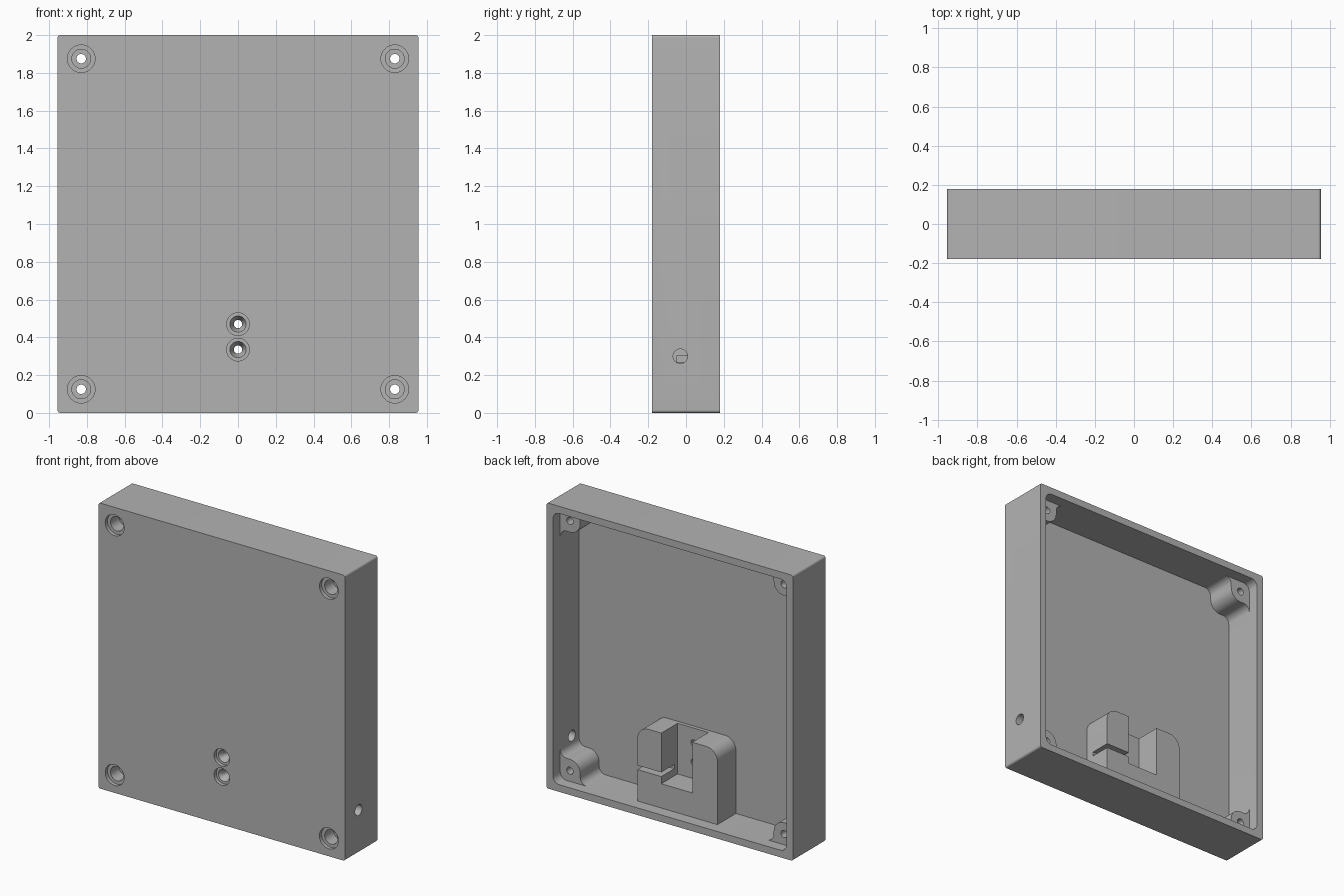
import bpy, bmesh, math
from mathutils import Matrix

if "Cube" in bpy.data.objects:
    bpy.data.objects.remove(bpy.data.objects["Cube"])

W, H, D = 0.955, 2.0, 0.18      # half width, height, half depth
WALL, FLOOR, BOSS = 0.05, -0.11, 0.10

grey = bpy.data.materials.new("matte_grey")
grey.diffuse_color = (0.45, 0.45, 0.45, 1)
grey.use_nodes = True
grey.node_tree.nodes["Principled BSDF"].inputs["Base Color"].default_value = grey.diffuse_color


def arc(cx, cz, r, a0, a1, n=10):
    return [(cx + r * math.cos(math.radians(a0 + (a1 - a0) * i / n)),
             cz + r * math.sin(math.radians(a0 + (a1 - a0) * i / n))) for i in range(n + 1)]


def rounded(x0, x1, z0, z1, rb, rt):
    """Rectangle outline with bottom and top corner radii."""
    pts = []
    for cx, cz, r, a in ((x0 + rb, z0 + rb, rb, 180), (x1 - rb, z0 + rb, rb, 270),
                         (x1 - rt, z1 - rt, rt, 0), (x0 + rt, z1 - rt, rt, 90)):
        pts += arc(cx, cz, r, a, a + 90) if r > 0 else [(cx, cz)]
    return pts


def finish(name, bm):
    bmesh.ops.recalc_face_normals(bm, faces=bm.faces)
    me = bpy.data.meshes.new(name)
    bm.to_mesh(me)
    bm.free()
    ob = bpy.data.objects.new(name, me)
    bpy.context.collection.objects.link(ob)
    me.materials.append(grey)
    return ob


def prism(name, pts, y0, y1):
    """Extrude an x-z outline along y."""
    bm = bmesh.new()
    a = [bm.verts.new((x, y0, z)) for x, z in pts]
    b = [bm.verts.new((x, y1, z)) for x, z in pts]
    bm.faces.new(a)
    bm.faces.new(b[::-1])
    for i in range(len(a)):
        j = (i + 1) % len(a)
        bm.faces.new((a[i], a[j], b[j], b[i]))
    return finish(name, bm)


def bore(name, x, z, profile, n=40):
    """Stepped round cutter along y from (radius, y) pairs."""
    bm = bmesh.new()
    rings = [[bm.verts.new((x + r * math.cos(2 * math.pi * k / n), y,
                            z + r * math.sin(2 * math.pi * k / n))) for k in range(n)]
             for r, y in profile]
    for p, q in zip(rings, rings[1:]):
        for k in range(n):
            bm.faces.new((p[k], p[(k + 1) % n], q[(k + 1) % n], q[k]))
    bm.faces.new(rings[0])
    bm.faces.new(rings[-1][::-1])
    return finish(name, bm)


def boolean(target, tool, op):
    m = target.modifiers.new(op.lower(), 'BOOLEAN')
    m.object, m.operation, m.solver = tool, op, 'EXACT'
    bpy.context.view_layer.objects.active = target
    bpy.ops.object.modifier_apply(modifier=m.name)
    bpy.data.objects.remove(tool, do_unlink=True)


# open-backed case with rounded cavity
case = prism("case", rounded(-W, W, 0, H, 0.015, 0.015), -D, D)
boolean(case, prism("cavity", rounded(-W + WALL, W - WALL, WALL, H - WALL, 0.05, 0.05),
                    FLOOR, D + 0.1), 'DIFFERENCE')

# corner screw bosses, blended into the walls
boss = ([(-0.025, -0.025), (0.205, -0.025)] + arc(0.205, 0.05, 0.05, 270, 180)
        + arc(0.075, 0.075, 0.08, 0, 90) + arc(0.05, 0.205, 0.05, 270, 180)
        + [(-0.025, 0.205)])
corners = [(sx, sz) for sx in (-1, 1) for sz in (-1, 1)]
for sx, sz in corners:
    pts = [(sx * (W - WALL - u), H / 2 + sz * (H / 2 - WALL - v)) for u, v in boss]
    boolean(case, prism("boss", pts, FLOOR - 0.03, BOSS), 'UNION')

# slotted sensor mount with a side wire groove
mount = prism("mount", rounded(-0.31, 0.31, 0.03, 0.575, 0, 0.085), FLOOR - 0.03, 0.095)
boolean(mount, prism("slot", rounded(-0.115, 0.125, 0.22, 0.7, 0, 0), -0.085, 0.2), 'DIFFERENCE')
boolean(mount, prism("groove", rounded(0.1, 0.4, 0.27, 0.3, 0, 0), -0.05, 0.2), 'DIFFERENCE')
boolean(case, mount, 'UNION')

# stepped screw holes in the corners
for sx, sz in corners:
    boolean(case, bore("screw_hole", sx * 0.83, H / 2 + sz * 0.875,
                       [(0.073, -0.25), (0.073, -0.155), (0.05, -0.155), (0.05, -0.06),
                        (0.025, -0.06), (0.025, 0.3)]), 'DIFFERENCE')

# countersunk sensor holes
for z in (0.335, 0.47):
    boolean(case, bore("sensor_hole", 0, z,
                       [(0.06, -0.25), (0.06, -0.155), (0.043, -0.155), (0.022, -0.115),
                        (0.022, -0.03)]), 'DIFFERENCE')

# cable hole through the right wall
cable = bore("cable_hole", 0, 0, [(0.038, -0.08), (0.038, 0.08)])
cable.data.transform(Matrix.Translation((W - 0.025, -0.03, 0.3)) @ Matrix.Rotation(math.pi / 2, 4, 'Z'))
boolean(case, cable, 'DIFFERENCE')

bpy.ops.object.select_all(action='DESELECT')
case.select_set(True)
bpy.context.view_layer.objects.active = case
bpy.ops.object.shade_smooth_by_angle(angle=math.radians(30))
